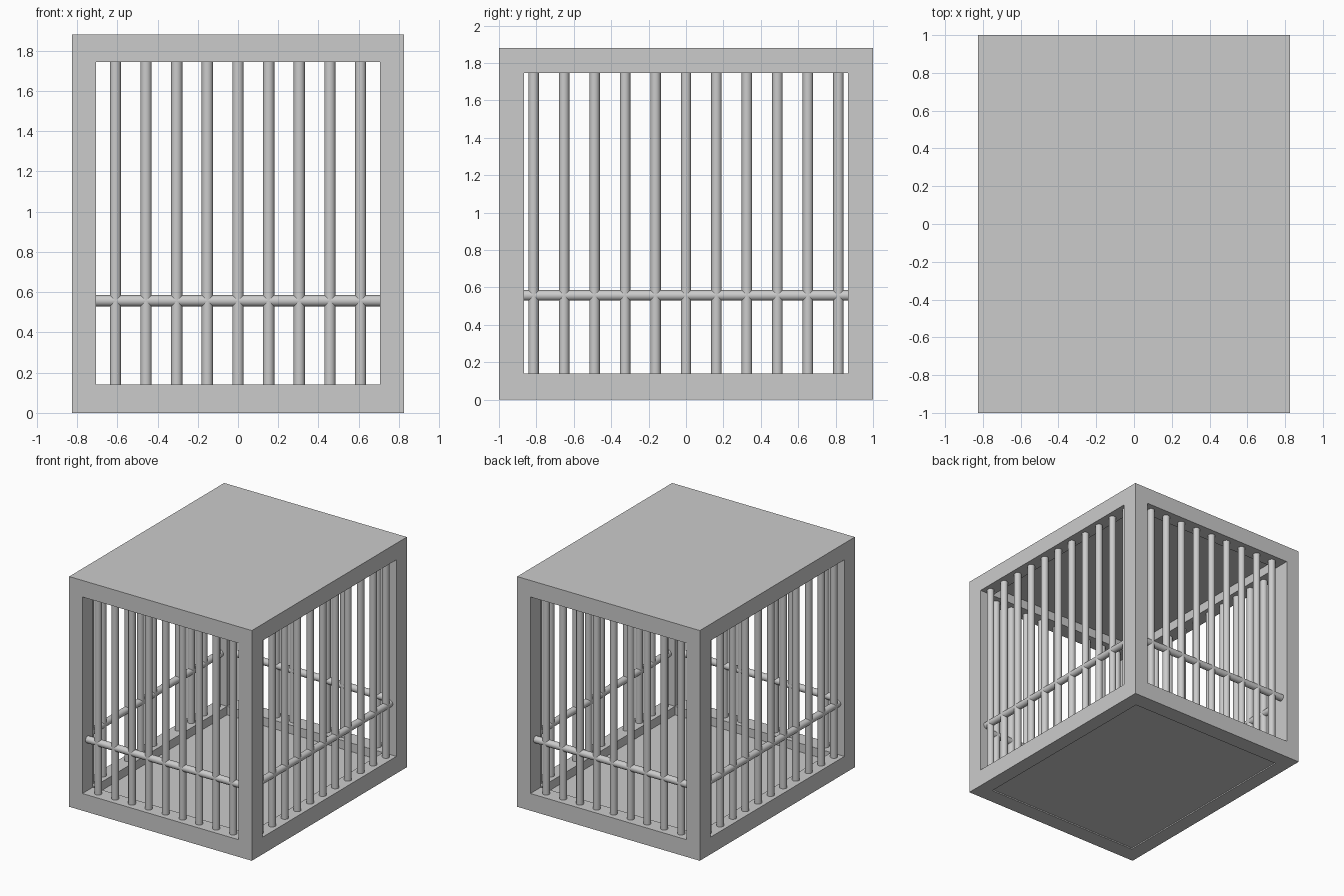
import bpy, bmesh, math
from mathutils import Matrix, Vector

if "Cube" in bpy.data.objects:
    bpy.data.objects.remove(bpy.data.objects["Cube"])

X, Y, Z = 0.825, 1.0, 1.88        # outer half sizes and height
IX, IY = 0.705, 0.865             # inner half sizes of the openings
Z0, Z1, ZC = 0.14, 1.745, 1.82    # opening bottom, opening top, ceiling
R = 0.028                         # bar radius
PX, PY = (X + IX) / 2, (Y + IY) / 2   # planes in which the bars stand


def finish(bm, name):
    me = bpy.data.meshes.new(name)
    bm.to_mesh(me)
    bm.free()
    ob = bpy.data.objects.new(name, me)
    bpy.context.collection.objects.link(ob)
    return ob


def add_rod(bm, a, b):
    a, b = Vector(a), Vector(b)
    d = b - a
    m = Matrix.Translation((a + b) / 2) @ d.to_track_quat('Z', 'Y').to_matrix().to_4x4()
    bmesh.ops.create_cone(bm, cap_ends=True, segments=24, radius1=R, radius2=R,
                          depth=d.length, matrix=m)


def rods(name, pairs):
    bm = bmesh.new()
    for a, b in pairs:
        add_rod(bm, a, b)
    ob = finish(bm, name)
    bpy.ops.object.select_all(action='DESELECT')
    ob.select_set(True)
    bpy.context.view_layer.objects.active = ob
    bpy.ops.object.shade_smooth_by_angle(angle=math.radians(40))


# Frame with closed roof: outer skin of a block grid, so no hidden inner faces
grid = ([-X, -IX, IX, X], [-Y, -IY, IY, Y], [0, Z0, Z1, ZC, Z])


def solid(c):
    i, j, k = c
    if not (0 <= i < 3 and 0 <= j < 3 and 0 <= k < 4):
        return False
    edge_x, edge_y = i != 1, j != 1
    if k == 3:
        return True                    # roof
    if k == 1:
        return edge_x and edge_y       # corner posts
    return edge_x or edge_y            # top and bottom beams


bm = bmesh.new()
for c in [(i, j, k) for i in range(3) for j in range(3) for k in range(4)]:
    if not solid(c):
        continue
    for axis in range(3):
        for side in (0, 1):
            n = list(c)
            n[axis] += 2 * side - 1
            if solid(n):
                continue
            u, v = (axis + 1) % 3, (axis + 2) % 3
            quad = []
            for du, dv in ((0, 0), (1, 0), (1, 1), (0, 1)):
                p = list(c)
                p[axis] += side
                p[u] += du
                p[v] += dv
                quad.append(bm.verts.new([grid[t][p[t]] for t in range(3)]))
            bm.faces.new(quad if side else quad[::-1])
bmesh.ops.remove_doubles(bm, verts=bm.verts, dist=1e-5)
finish(bm, "cage_frame")

# Floor panel, slightly recessed from below
bm = bmesh.new()
bmesh.ops.create_cube(bm, size=1, matrix=Matrix.Translation((0, 0, 0.04))
                      @ Matrix.Diagonal((2 * IX, 2 * IY, 0.06, 1)))
finish(bm, "floor_panel")

# Upright bars and one horizontal rail on each side
lo, hi, rail = Z0 - 0.02, Z1 + 0.02, 0.557
for s, tag in ((-1, "front"), (1, "back")):
    xs = [0.1523 * (i - 4) for i in range(9)]
    rods(tag + "_bars", [((x, s * PY, lo), (x, s * PY, hi)) for x in xs])
    rods(tag + "_rail", [((-IX - 0.02, s * PY, rail), (IX + 0.02, s * PY, rail))])
for s, tag in ((-1, "left"), (1, "right")):
    ys = [0.163 * (i - 5) for i in range(11)]
    rods(tag + "_bars", [((s * PX, y, lo), (s * PX, y, hi)) for y in ys])
    rods(tag + "_rail", [((s * PX, -IY - 0.02, rail), (s * PX, IY + 0.02, rail))])
